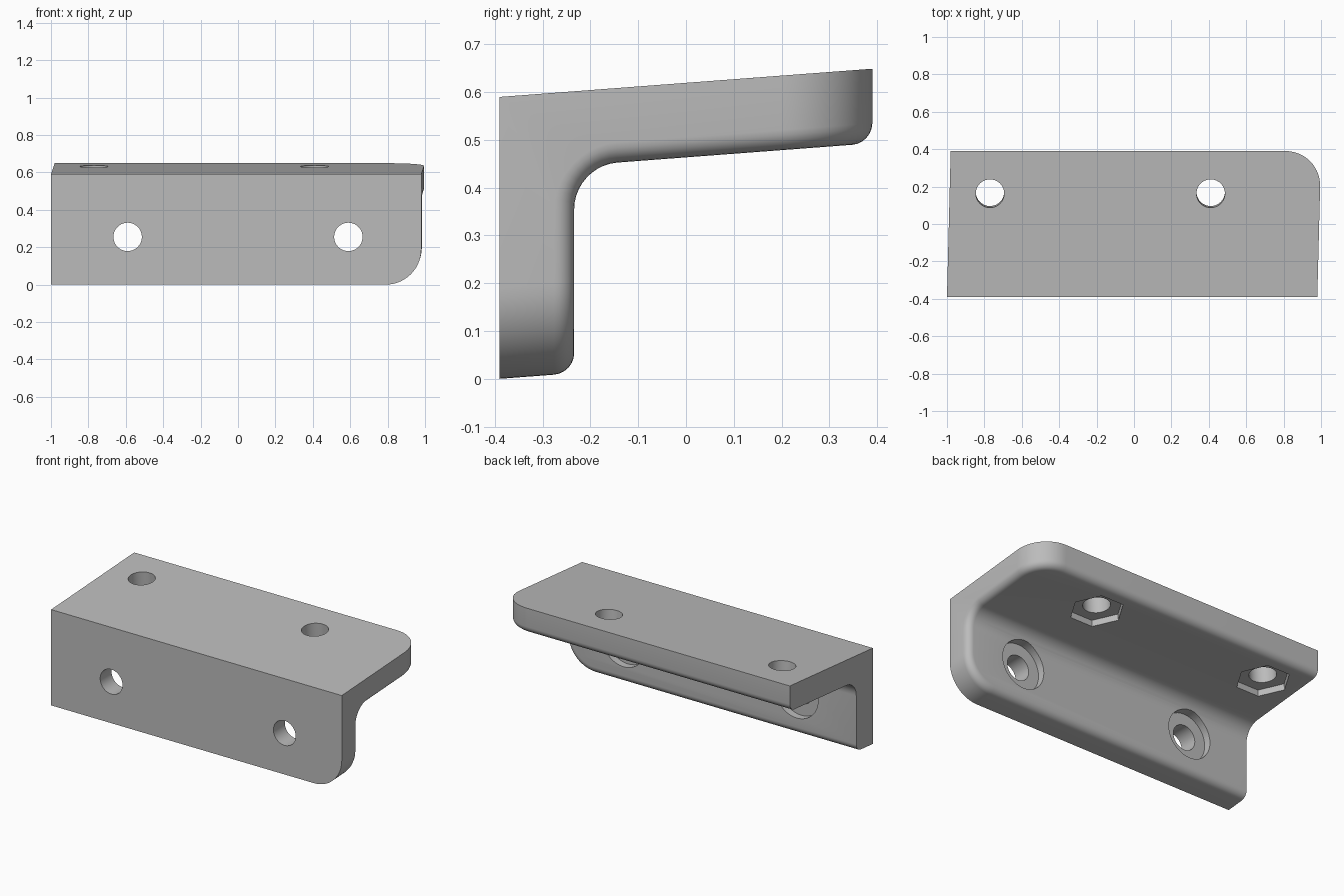
import bpy, bmesh, math
from mathutils import Matrix, Vector

if "Cube" in bpy.data.objects:
    bpy.data.objects.remove(bpy.data.objects["Cube"])

LEAN_X, LEAN_Z = 0.0256, 0.0756      # slant of the ends and of the top plate
FRONT, BACK, END, TOP = -0.39, 0.39, 0.99, 0.59
THICK = 0.156

metal = bpy.data.materials.new("plain_grey")
metal.diffuse_color = (0.5, 0.5, 0.5, 1)
metal.use_nodes = True
metal.node_tree.nodes["Principled BSDF"].inputs["Base Color"].default_value = metal.diffuse_color

# L-shaped profile extruded along x
bm = bmesh.new()
inner_y, inner_z = FRONT + THICK, TOP - THICK
profile = [(FRONT, 0), (inner_y, 0), (inner_y, inner_z),
           (BACK, inner_z), (BACK, TOP), (FRONT, TOP)]
face = bm.faces.new([bm.verts.new((-END, y, z)) for y, z in profile])
ext = bmesh.ops.extrude_face_region(bm, geom=[face])
bmesh.ops.translate(bm, vec=(2 * END, 0, 0),
                    verts=[g for g in ext["geom"] if isinstance(g, bmesh.types.BMVert)])
bmesh.ops.recalc_face_normals(bm, faces=bm.faces)


def near(a, b):
    return abs(a - b) < 1e-4


def bevel(test, offset, segments):
    edges = [e for e in bm.edges if test(e)]
    bmesh.ops.bevel(bm, geom=edges, offset=offset, offset_type='OFFSET', segments=segments,
                    profile=0.5, affect='EDGES', clamp_overlap=False)
    bm.normal_update()


# Inner fillet between the plates
bevel(lambda e: all(near(v.co.y, inner_y) and near(v.co.z, inner_z) for v in e.verts), 0.09, 10)
# Large rounded corners on the right end of both plates
bevel(lambda e: all(near(v.co.x, END) and (near(v.co.y, BACK) or near(v.co.z, 0)) for v in e.verts),
      0.19, 14)


# Rounded rim around the inner surface, left end kept sharp
def is_inner(f):
    n, c = f.normal, f.calc_center_median()
    return abs(n.x) < 0.01 and ((n.z < -0.05 and c.z > 0.3) or (n.y > 0.05 and c.y < -0.1))


inner = {f for f in bm.faces if is_inner(f)}
bevel(lambda e: sum(f in inner for f in e.link_faces) == 1
      and not all(near(v.co.x, -END) for v in e.verts), 0.042, 6)

# Slant the whole bracket
for v in bm.verts:
    v.co.x += LEAN_X * v.co.y
    v.co.z += LEAN_Z * (v.co.y - FRONT)

mesh = bpy.data.meshes.new("bracket")
bm.to_mesh(mesh)
bm.free()
bracket = bpy.data.objects.new("bracket", mesh)
bpy.context.collection.objects.link(bracket)
mesh.materials.append(metal)


def cut(center, axis, radius, length, sides):
    """Remove a prism centred on a point, lying along an axis in the yz plane."""
    axis = Vector(axis).normalized()
    x = Vector((1, 0, 0))
    rot = Matrix((x, axis.cross(x), axis)).transposed().to_4x4()
    cm = bmesh.new()
    bmesh.ops.create_cone(cm, cap_ends=True, segments=sides, radius1=radius, radius2=radius,
                          depth=length, matrix=Matrix.Translation(center) @ rot
                          @ Matrix.Rotation(math.pi / 2 if sides == 6 else 0, 4, 'Z'))
    if sides == 6:  # put hexagon corners on the x axis
        far = max(cm.verts, key=lambda v: v.co.x).co.x - center[0]
        if far < radius * 0.95:
            bmesh.ops.rotate(cm, cent=center, verts=cm.verts,
                             matrix=Matrix.Rotation(math.radians(30), 3, axis))
    me = bpy.data.meshes.new("cutter")
    cm.to_mesh(me)
    cm.free()
    cutter = bpy.data.objects.new("cutter", me)
    cutter.hide_render = True
    bpy.context.collection.objects.link(cutter)
    mod = bracket.modifiers.new("cut", 'BOOLEAN')
    mod.operation, mod.solver, mod.object = 'DIFFERENCE', 'EXACT', cutter
    bpy.context.view_layer.objects.active = bracket
    bpy.ops.object.modifier_apply(modifier=mod.name)
    bpy.data.objects.remove(cutter)


# Front plate: through holes with round counterbores behind
for x in (-0.59, 0.59):
    cut(Vector((x, FRONT + THICK / 2, 0.255)), (0, 1, 0), 0.076, 0.4, 40)
    cut(Vector((x, inner_y, 0.255)), (0, 1, 0), 0.146, 0.09, 40)

# Top plate: through holes square to the slope with hexagonal nut pockets below
normal = Vector((0, -LEAN_Z, 1)).normalized()
for x in (-0.77, 0.41):
    top = Vector((x, 0.163, TOP + LEAN_Z * (0.163 - FRONT)))
    cut(top - normal * THICK / 2, normal, 0.076, 0.3, 40)
    cut(top - normal * THICK, normal, 0.152, 0.08, 6)

bpy.ops.object.select_all(action='DESELECT')
bracket.select_set(True)
bpy.context.view_layer.objects.active = bracket
bpy.ops.object.shade_smooth_by_angle(angle=math.radians(30))
